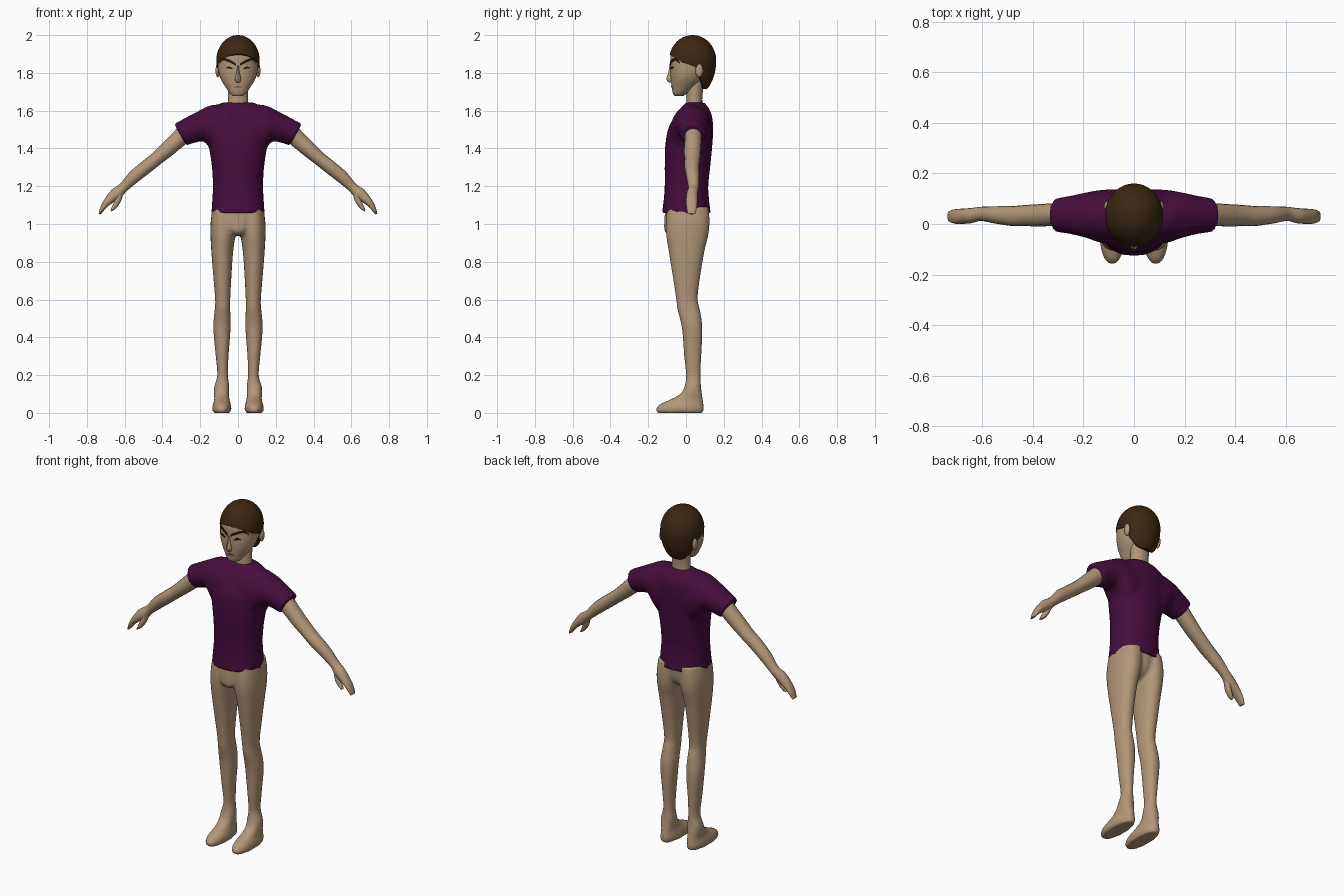
import bpy, bmesh
from math import cos, sin, pi, radians, copysign
from mathutils import Vector, Matrix
from mathutils.bvhtree import BVHTree

if "Cube" in bpy.data.objects:
    bpy.data.objects.remove(bpy.data.objects["Cube"])


def material(name, r, g, b):
    mat = bpy.data.materials.new(name)
    mat.use_nodes = True
    mat.diffuse_color = (r, g, b, 1)
    shader = next(n for n in mat.node_tree.nodes if n.type == "BSDF_PRINCIPLED")
    shader.inputs["Base Color"].default_value = (r, g, b, 1)
    shader.inputs["Roughness"].default_value = 0.8
    return mat


SKIN = material("skin", 0.45, 0.31, 0.19)
SHIRT = material("plum cloth", 0.06, 0.004, 0.045)
HAIR = material("brown hair", 0.045, 0.02, 0.006)
DARK = material("dark brown", 0.02, 0.009, 0.004)
LIP = material("lip", 0.2, 0.09, 0.06)


def make(name, bm, mat, voxel=0):
    """Turn a bmesh into a smooth object, optionally fusing its overlapping parts."""
    bmesh.ops.recalc_face_normals(bm, faces=bm.faces)
    mesh = bpy.data.meshes.new(name)
    bm.to_mesh(mesh)
    bm.free()
    mesh.materials.append(mat)
    obj = bpy.data.objects.new(name, mesh)
    bpy.context.collection.objects.link(obj)
    bpy.ops.object.select_all(action="DESELECT")
    obj.select_set(True)
    bpy.context.view_layer.objects.active = obj
    bpy.ops.object.shade_smooth_by_angle(angle=radians(45))
    if voxel:
        fuse = obj.modifiers.new("fuse", "REMESH")
        fuse.mode = "VOXEL"
        fuse.voxel_size = voxel
        fuse.use_smooth_shade = True
        relax = obj.modifiers.new("relax", "SMOOTH")
        relax.factor = 0.5
        relax.iterations = 4
    return obj


def resample(rows, steps=4):
    """Smooth curve through the rows of numbers."""
    out = []
    for i in range(len(rows) - 1):
        a, b, c = rows[max(i - 1, 0)], rows[i], rows[i + 1]
        d = rows[min(i + 2, len(rows) - 1)]
        for k in range(steps):
            t = k / steps
            out.append([b_ + 0.5 * t * (c_ - a_ + t * (2 * a_ - 5 * b_ + 4 * c_ - d_
                        + t * (3 * (b_ - c_) + d_ - a_)))
                        for a_, b_, c_, d_ in zip(a, b, c, d)])
    return out + [list(rows[-1])]


def loft(bm, rows, side=1, power=2.0, sides=24):
    """Rows: centre x, centre z, section angle, half width, y front, y back."""
    rings = []
    for x, z, angle, half, y0, y1 in resample(rows):
        ring = []
        for k in range(sides):
            c, s = cos(2 * pi * k / sides), sin(2 * pi * k / sides)
            u = copysign(abs(c) ** (2 / power), c) * half
            v = copysign(abs(s) ** (2 / power), s) * (y1 - y0) / 2
            tilt = radians(angle)
            ring.append(bm.verts.new((side * (x + u * cos(tilt)),
                                      (y0 + y1) / 2 + v, z + u * sin(tilt))))
        rings.append(ring)
    for low, high in zip(rings, rings[1:]):
        for k in range(sides):
            n = (k + 1) % sides
            bm.faces.new((low[k], low[n], high[n], high[k]))
    bm.faces.new(rings[0])
    bm.faces.new(rings[-1])


def trunk(rows):
    """Centred upright sections: z, half width, y front, y back."""
    return [(0, z, 0, w, y0, y1) for z, w, y0, y1 in rows]


# Legs, feet and pelvis: z, inner x, outer x, y front, y back
leg = [(0, .042, .13, -.153, .09), (.02, .035, .137, -.16, .095),
       (.045, .038, .133, -.14, .093), (.07, .045, .126, -.085, .09),
       (.1, .047, .127, -.03, .085), (.14, .046, .126, -.008, .08),
       (.2, .053, .11, 0, .077), (.3, .05, .118, -.01, .081),
       (.45, .039, .131, -.022, .087), (.55, .041, .123, -.046, .073),
       (.6, .041, .121, -.052, .062), (.7, .036, .129, -.067, .072),
       (.85, .026, .141, -.091, .097), (.95, .012, .146, -.106, .12),
       (1.02, .008, .144, -.106, .125), (1.09, 0, .135, -.1, .12)]
bm = bmesh.new()
for side in (1, -1):
    loft(bm, [((a + b) / 2, z, 0, (b - a) / 2, y0, y1) for z, a, b, y0, y1 in leg],
         side, 2.2)
loft(bm, trunk([(.94, .035, -.09, .05), (.96, .07, -.113, .085),
                (1, .11, -.116, .108), (1.09, .13, -.11, .12)]))
make("legs", bm, SKIN, 0.009)

# Shirt: body and two short sleeves
bm = bmesh.new()
loft(bm, trunk([(1.058, .141, -.128, .131), (1.12, .137, -.119, .123),
                (1.2, .133, -.113, .118), (1.3, .138, -.113, .128),
                (1.4, .153, -.111, .138), (1.5, .17, -.096, .144),
                (1.57, .165, -.06, .138), (1.61, .135, -.03, .122),
                (1.643, .085, 0, .098)]), power=2.2, sides=32)
for side in (1, -1):
    loft(bm, [(.05, 1.485, 90, .15, -.085, .138), (.13, 1.485, 85, .145, -.075, .135),
              (.19, 1.515, 78, .086, -.055, .125), (.25, 1.497, 68, .071, -.04, .112),
              (.306, 1.473, 61, .066, -.032, .102)], side)
make("shirt", bm, SHIRT, 0.01)

# Arms with mitten hands and thumbs
arm = [(.26, 1.5, 58, .05, -.01, .085), (.32, 1.445, 52, .045, -.008, .082),
       (.38, 1.39, 50, .04, -.01, .078), (.43, 1.347, 50, .036, -.008, .075),
       (.48, 1.307, 47, .036, -.008, .071), (.55, 1.25, 45, .034, .002, .07),
       (.605, 1.195, 42, .026, .012, .068), (.645, 1.16, 40, .032, .003, .063),
       (.69, 1.118, 35, .021, 0, .06), (.715, 1.085, 25, .014, .003, .057),
       (.732, 1.053, 15, .006, .01, .05)]
thumb = [(.625, 1.165, 40, .02, .01, .055), (.638, 1.12, 20, .016, .005, .045),
         (.655, 1.09, 30, .012, .006, .037), (.672, 1.07, 40, .005, .01, .03)]
for side, label in ((1, "left"), (-1, "right")):
    bm = bmesh.new()
    loft(bm, arm, side, sides=16)
    loft(bm, thumb, side, sides=12)
    make(label + "_arm", bm, SKIN)

# Neck
bm = bmesh.new()
loft(bm, trunk([(1.6, .062, 0, .09), (1.66, .053, .003, .086), (1.76, .055, .005, .095)]))
make("neck", bm, SKIN)

# Head
bm = bmesh.new()
loft(bm, trunk([(1.677, .024, -.06, -.015), (1.69, .042, -.069, .005),
                (1.72, .063, -.075, .045), (1.76, .088, -.08, .085),
                (1.8, .102, -.083, .11), (1.85, .107, -.083, .13),
                (1.9, .105, -.08, .14), (1.95, .08, -.05, .115),
                (1.985, .03, .01, .06)]), power=2.15, sides=32)
face = BVHTree.FromBMesh(bm)
make("head", bm, SKIN)

# Nose
bm = bmesh.new()
loft(bm, trunk([(1.838, .006, -.088, -.05), (1.8, .01, -.094, -.05),
                (1.768, .016, -.104, -.05), (1.748, .011, -.09, -.05)]), sides=12)
make("nose", bm, SKIN)

# Ears
bm = bmesh.new()
for side in (1, -1):
    place = Matrix.Translation((side * .107, .07, 1.812)) @ Matrix.Diagonal((.012, .02, .036, 1))
    bmesh.ops.create_uvsphere(bm, u_segments=12, v_segments=8, radius=1, matrix=place)
make("ears", bm, SKIN)

# Hair: a cap trimmed to the hairline
hairline = [(-.09, 1.9), (-.02, 1.855), (.05, 1.832), (.088, 1.715), (.2, 1.705)]


def hair_bottom(y):
    for (y0, z0), (y1, z1) in zip(hairline, hairline[1:]):
        if y <= y1:
            return z0 + (z1 - z0) * max(0, (y - y0) / (y1 - y0))
    return hairline[-1][1]


bm = bmesh.new()
bmesh.ops.create_uvsphere(bm, u_segments=48, v_segments=40, radius=1)
for v in bm.verts:
    height = .135 if v.co.z > 0 else .19
    v.co = Vector((v.co.x * .115, .035 + v.co.y * .125, 1.865 + v.co.z * height))
    v.co.z = max(v.co.z, hair_bottom(v.co.y))
make("hair", bm, HAIR)


# Painted features: thin ribbons laid on the face (x, z, half height)
def ribbon(name, points, mat, mirrored=True):
    bm = bmesh.new()
    for side in ((1, -1) if mirrored else (1,)):
        columns = []
        for x, z, half in resample(points, 3):
            column = []
            for edge in (z - half, z + half):
                hit = face.ray_cast(Vector((side * x, -1, edge)), Vector((0, 1, 0)))[0]
                depth = hit.y if hit else -.03
                column += [bm.verts.new((side * x, depth + d, edge)) for d in (-.004, .004)]
            columns.append(column)
        for p, q in zip(columns, columns[1:]):
            for i, j in ((0, 2), (2, 3), (3, 1), (1, 0)):
                bm.faces.new((p[i], p[j], q[j], q[i]))
        for end in (columns[0], columns[-1]):
            bm.faces.new([end[i] for i in (0, 2, 3, 1)])
    make(name, bm, mat)


ribbon("eyebrows", [(.01, 1.843, .006), (.04, 1.86, .008), (.075, 1.872, .006),
                    (.094, 1.853, .003)], DARK)
ribbon("eyes", [(.028, 1.822, .002), (.045, 1.828, .006), (.063, 1.827, .002)], DARK)
ribbon("mouth", [(-.022, 1.724, .001), (0, 1.726, .004), (.022, 1.724, .001)], LIP, False)
